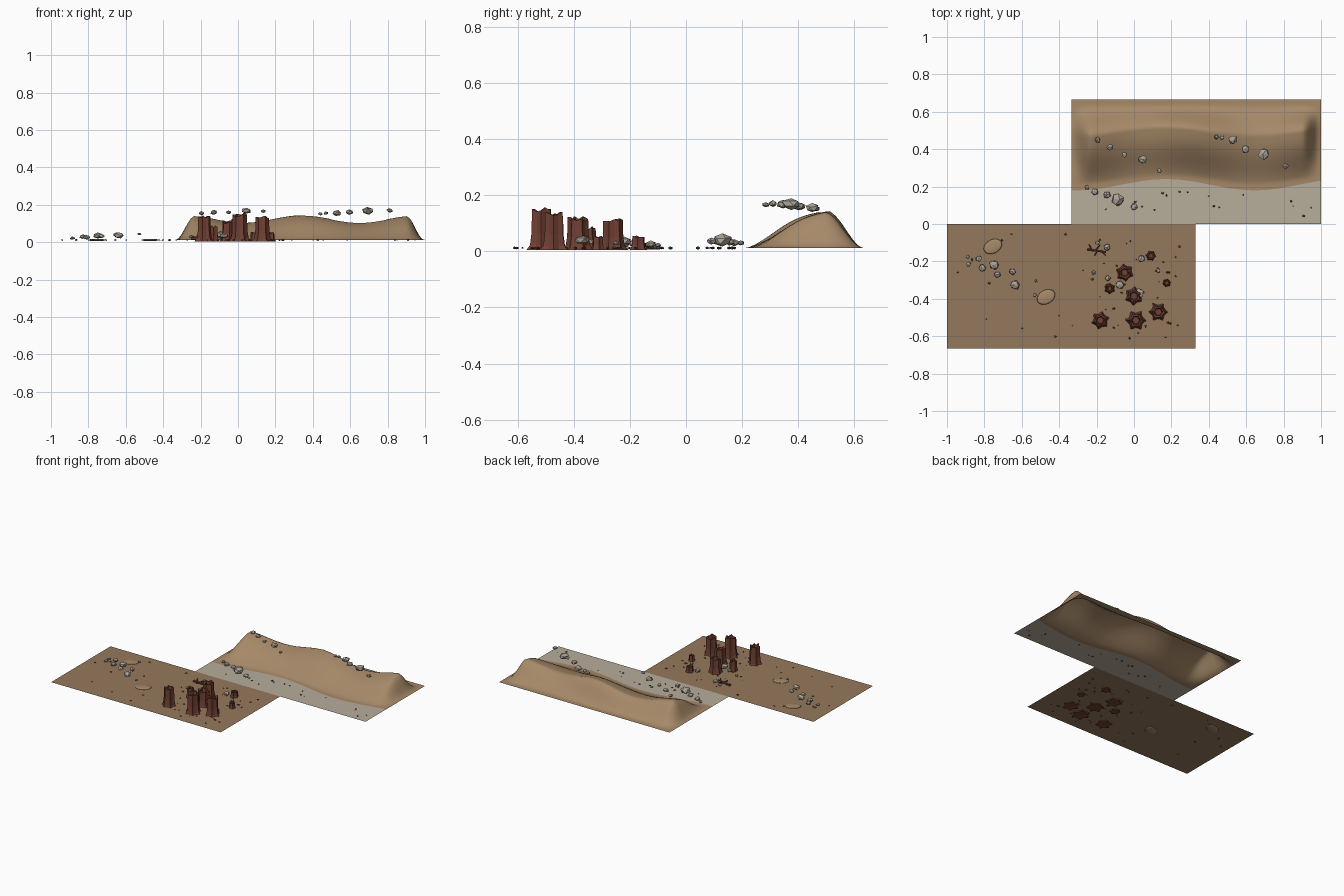
import bpy, bmesh, math, random
from mathutils import Vector, Matrix

random.seed(7)
if "Cube" in bpy.data.objects:
    bpy.data.objects.remove(bpy.data.objects["Cube"])
GROUND = 0.012


def material(name, rgb):
    m = bpy.data.materials.new(name)
    m.use_nodes = True
    col = tuple((c / 255) ** 2.2 for c in rgb) + (1,)
    m.diffuse_color = col
    bsdf = m.node_tree.nodes["Principled BSDF"]
    bsdf.inputs["Base Color"].default_value = col
    bsdf.inputs["Roughness"].default_value = 0.9
    return m


earth = material("brown earth", (148, 120, 93))
sand = material("dune sand", (165, 136, 104))
gravel = material("pale gravel", (182, 172, 154))
stone = material("grey stone", (168, 161, 148))
wood = material("red brown wood", (112, 66, 54))
dark = material("dark pebble", (98, 72, 54))


def finish(name, bm, mats, smooth=False):
    me = bpy.data.meshes.new(name)
    bm.to_mesh(me)
    bm.free()
    for m in mats:
        me.materials.append(m)
    for p in me.polygons:
        p.use_smooth = smooth
    ob = bpy.data.objects.new(name, me)
    bpy.context.collection.objects.link(ob)
    return ob


def smoothstep(a, b, t):
    t = min(1, max(0, (t - a) / (b - a)))
    return t * t * (3 - 2 * t)


# Flat earth sheet
bm = bmesh.new()
bm.faces.new([bm.verts.new((x, y, GROUND)) for x, y in
              ((-1, -0.665), (0.33, -0.665), (0.33, 0), (-1, 0))])
finish("earth_sheet", bm, [earth])


# Gravel strip and dune in one grid whose rows follow the wavy shoreline
def wave(x):
    return math.cos((x - 0.17) * math.tau / 0.95)


def dune_height(x, y):
    crest = 0.5 + 0.022 * wave(x)
    foot = crest - 0.26
    top = 0.112 + 0.02 * math.cos((x - 0.34) * math.tau / 0.62)
    ends = smoothstep(-0.335, -0.23, x) * (1 - smoothstep(0.9, 0.995, x))
    if y < crest:
        f = math.sin(smoothstep(foot - 0.02, crest + 0.02, y) * math.pi / 2)
        f = 0.6 * f + 0.4 * max(0, (y - foot) / (crest - foot))
    else:
        f = 1 - smoothstep(crest - 0.01, 0.635, y)
    return top * f * ends


COLS, NEAR, FAR = 80, 4, 40
bm = bmesh.new()
rows = []
for j in range(NEAR + FAR + 1):
    row = []
    for i in range(COLS + 1):
        x = -0.335 + 1.335 * i / COLS
        shore = 0.21 + 0.03 * wave(x)
        y = shore * j / NEAR if j <= NEAR else shore + (0.665 - shore) * (j - NEAR) / FAR
        z = GROUND + (dune_height(x, y) if j > NEAR else 0)
        row.append(bm.verts.new((x, y, z)))
    rows.append(row)
for j in range(NEAR + FAR):
    for i in range(COLS):
        f = bm.faces.new((rows[j][i], rows[j][i + 1], rows[j + 1][i + 1], rows[j + 1][i]))
        f.material_index = 0 if j < NEAR else 1
finish("dune_and_gravel", bm, [gravel, sand], smooth=True)


# Faceted stones
def add_stone(bm, x, y, z, r, flat=0.65):
    vs = bmesh.ops.create_icosphere(bm, subdivisions=1, radius=r)["verts"]
    turn = Matrix.Rotation(random.uniform(-0.3, 0.3), 3, "Y") @ Matrix.Rotation(random.uniform(0, 6), 3, "Z")
    for v in vs:
        c = turn @ (v.co * random.uniform(0.82, 1.1))
        c.z *= flat
        v.co = Vector((x, y, z)) + c
        v.co.z = max(0, v.co.z)


def stone_group(name, spots):
    bm = bmesh.new()
    for s in spots:
        add_stone(bm, *s)
    finish(name, bm, [stone])


stone_group("dune_stones_right", [
    (-0.195, 0.45, 0.155, 0.018), (-0.13, 0.41, 0.16, 0.02), (-0.05, 0.37, 0.16, 0.016),
    (0.045, 0.345, 0.168, 0.026), (0.135, 0.285, 0.166, 0.014)])
stone_group("dune_stones_left", [
    (0.44, 0.465, 0.152, 0.014), (0.47, 0.46, 0.155, 0.014), (0.53, 0.45, 0.155, 0.027),
    (0.595, 0.4, 0.162, 0.024), (0.695, 0.375, 0.168, 0.036), (0.81, 0.31, 0.17, 0.018)])
stone_group("gravel_stones", [
    (-0.25, 0.195, 0.03, 0.014), (-0.21, 0.172, 0.032, 0.02), (-0.145, 0.155, 0.035, 0.021),
    (-0.085, 0.13, 0.04, 0.036), (0, 0.09, 0.036, 0.02)])
stone_group("field_stones", [
    (-0.89, -0.175, 0.02, 0.011), (-0.885, -0.215, 0.022, 0.014), (-0.83, -0.185, 0.03, 0.019),
    (-0.81, -0.235, 0.026, 0.021), (-0.75, -0.22, 0.036, 0.027), (-0.73, -0.27, 0.032, 0.018),
    (-0.65, -0.255, 0.04, 0.02), (-0.635, -0.325, 0.038, 0.028), (-0.525, -0.305, 0.044, 0.009),
    (-0.53, -0.38, 0.044, 0.011)])
stone_group("stump_stones", [
    (-0.195, -0.1, 0.022, 0.014), (-0.145, -0.125, 0.025, 0.02), (-0.215, -0.26, 0.032, 0.014),
    (-0.14, -0.29, 0.034, 0.017), (-0.075, -0.325, 0.035, 0.027), (0.04, -0.185, 0.028, 0.02),
    (0.13, -0.25, 0.03, 0.013), (0.025, -0.37, 0.04, 0.03)])


# Broken tree stumps: ribbed column, flared roots, jagged hollow top
def stump(name, x, y, r, h):
    bm = bmesh.new()
    n = 12
    spin = random.uniform(0, 1)
    jag = [random.uniform(0.86, 1.0) for _ in range(n)]
    jag[random.randrange(n)] = 1.0
    rings = []
    for level, wide in ((0, 1.15), (0.12, 0.9), (0.4, 0.78), (1, 0.74), (1, 0.5), (0.75, 0.4)):
        ring = []
        for k in range(n):
            a = math.tau * k / n + spin
            rib = 1.08 if k % 2 else 0.86
            if level == 0:
                rib = 1.12 if k % 2 else 0.75
            z = level * h * (jag[k] if level == 1 else 1)
            ring.append(bm.verts.new((x + r * wide * rib * math.cos(a),
                                      y + r * wide * rib * math.sin(a), 0.004 + z)))
        rings.append(ring)
    for low, high in zip(rings, rings[1:]):
        for k in range(n):
            bm.faces.new((low[k], low[(k + 1) % n], high[(k + 1) % n], high[k]))
    bm.faces.new(rings[-1])
    bm.faces.new(rings[0][::-1])
    finish(name, bm, [wood])


for i, s in enumerate(((-0.18, -0.515, 0.043, 0.14), (0.01, -0.515, 0.048, 0.152),
                       (0.13, -0.47, 0.045, 0.137), (0, -0.385, 0.046, 0.12),
                       (-0.05, -0.26, 0.044, 0.113), (0.09, -0.17, 0.029, 0.052),
                       (-0.13, -0.345, 0.029, 0.085), (0.175, -0.315, 0.024, 0.05))):
    stump(f"stump_{i + 1}", *s)


# Fallen branch with twigs
def stick(bm, a, b, r):
    a, b = Vector(a), Vector(b)
    d = b - a
    mat = Matrix.Translation((a + b) / 2) @ d.to_track_quat("Z", "Y").to_matrix().to_4x4()
    bmesh.ops.create_cone(bm, cap_ends=True, segments=6, radius1=r, radius2=r * 0.6,
                          depth=d.length, matrix=mat)


bm = bmesh.new()
stick(bm, (-0.25, -0.135, 0.02), (-0.15, -0.15, 0.024), 0.009)
for t, dx, dy in ((-0.225, -0.015, 0.03), (-0.205, 0.025, 0.03), (-0.195, -0.015, -0.03), (-0.175, 0.022, -0.028)):
    stick(bm, (t, -0.14, 0.022), (t + dx, -0.14 + dy, 0.03), 0.006)
finish("fallen_branch", bm, [wood])

# Low oval mounds
for name, x, y in (("mound_right", -0.755, -0.12), ("mound_left", -0.47, -0.39)):
    bm = bmesh.new()
    bmesh.ops.create_uvsphere(bm, u_segments=20, v_segments=8, radius=1,
                              matrix=Matrix.Translation((x, y, GROUND)) @ Matrix.Rotation(0.5, 4, "Z")
                              @ Matrix.Diagonal((0.052, 0.037, 0.006, 1)))
    finish(name, bm, [sand], smooth=True)


# Scattered pebbles
def scatter(name, count, x0, x1, y0, y1):
    bm = bmesh.new()
    for _ in range(count):
        add_stone(bm, random.uniform(x0, x1), random.uniform(y0, y1), GROUND,
                  random.uniform(0.004, 0.009), 0.7)
    finish(name, bm, [dark])


scatter("field_pebbles", 26, -0.97, 0.3, -0.63, -0.03)
scatter("stump_pebbles", 30, -0.23, 0.23, -0.56, -0.08)
scatter("gravel_pebbles", 16, -0.28, 0.95, 0.03, 0.18)
